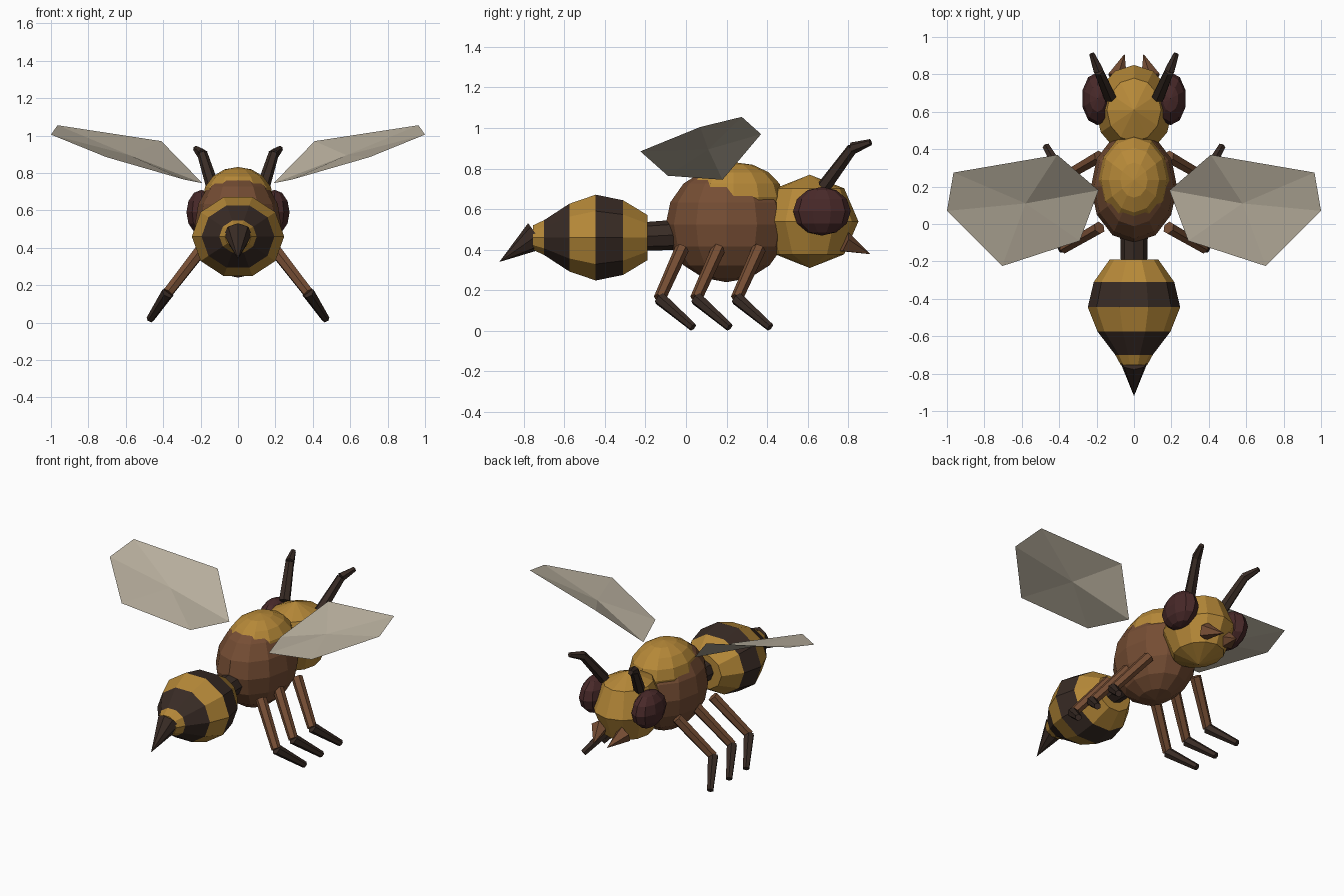
import bpy, bmesh, math
from mathutils import Vector, Matrix

if "Cube" in bpy.data.objects:
    bpy.data.objects.remove(bpy.data.objects["Cube"])


def material(name, rgb):
    m = bpy.data.materials.new(name)
    m.diffuse_color = (*rgb, 1)
    m.use_nodes = True
    m.node_tree.nodes["Principled BSDF"].inputs["Base Color"].default_value = m.diffuse_color
    return m


YELLOW = material("yellow", (0.47, 0.25, 0.04))
BROWN = material("brown", (0.18, 0.075, 0.034))
DARK = material("dark", (0.04, 0.024, 0.018))
EYE = material("eye", (0.065, 0.022, 0.022))
WING = material("wing", (0.48, 0.43, 0.34))


def finish(name, bm, *mats):
    bmesh.ops.recalc_face_normals(bm, faces=bm.faces)
    me = bpy.data.meshes.new(name)
    bm.to_mesh(me)
    bm.free()
    ob = bpy.data.objects.new(name, me)
    bpy.context.collection.objects.link(ob)
    for m in mats:
        me.materials.append(m)
    return ob


def ball(name, centre, radii, mat, segs, rings, turn=Matrix()):
    bm = bmesh.new()
    bmesh.ops.create_uvsphere(bm, u_segments=segs, v_segments=rings, radius=1)
    bm.transform(Matrix.Translation(centre) @ Matrix.Diagonal((*radii, 1)) @ turn)
    return finish(name, bm, mat)


def rod(name, a, b, r1, r2, mat, sides=6):
    a, b = Vector(a), Vector(b)
    d = b - a
    bm = bmesh.new()
    bmesh.ops.create_cone(bm, cap_ends=True, segments=sides, radius1=r1,
                          radius2=r2, depth=d.length)
    bm.transform(Matrix.Translation((a + b) / 2)
                 @ d.to_track_quat('Z', 'Y').to_matrix().to_4x4())
    bmesh.ops.remove_doubles(bm, verts=bm.verts, dist=1e-5)
    return finish(name, bm, mat)


# Head and thorax
ball("head", (0, 0.61, 0.54), (0.205, 0.24, 0.23), YELLOW, 12, 4)
ball("thorax", (0, 0.2, 0.525), (0.23, 0.3, 0.285), BROWN, 12, 8)
ball("thorax_cap", (0, 0.235, 0.66), (0.19, 0.245, 0.172), YELLOW, 12, 8)

# Waist
rod("waist", (0, -0.22, 0.465), (0, -0.02, 0.475), 0.07, 0.075, DARK, 8)

# Striped abdomen turned around the y axis
profile = [(-0.19, 0.13), (-0.31, 0.215), (-0.445, 0.247), (-0.575, 0.195),
           (-0.7, 0.1), (-0.755, 0.07)]
n = 10
bm = bmesh.new()
loops = [[bm.verts.new((r * math.cos(2 * math.pi * i / n), y,
                        0.46 + 0.9 * r * math.sin(2 * math.pi * i / n)))
          for i in range(n)] for y, r in profile]
for k in range(len(loops) - 1):
    for i in range(n):
        j = (i + 1) % n
        f = bm.faces.new((loops[k][i], loops[k][j], loops[k + 1][j], loops[k + 1][i]))
        f.material_index = k % 2
bm.faces.new(loops[0])
bm.faces.new(loops[-1])
finish("abdomen", bm, YELLOW, DARK)

# Sting
rod("sting", (0, -0.735, 0.47), (0, -0.92, 0.34), 0.075, 0, DARK, 8)

for side, s in (("left", -1), ("right", 1)):
    # Eye
    ball(side + "_eye", (s * 0.195, 0.67, 0.59), (0.085, 0.142, 0.12), EYE, 10, 6)

    # Antenna
    joint = (s * 0.19, 0.82, 0.9)
    rod(side + "_antenna_base", (s * 0.13, 0.68, 0.71), joint, 0.036, 0.028, DARK)
    rod(side + "_antenna_tip", joint, (s * 0.226, 0.91, 0.93), 0.03, 0.016, DARK)

    # Jaw
    rod(side + "_jaw", (s * 0.09, 0.78, 0.435), (s * 0.05, 0.91, 0.378), 0.055, 0, BROWN, 5)

    # Legs
    for place, y in (("rear", 0), ("middle", 0.18), ("front", 0.38)):
        knee = (s * 0.375, y - 0.13, 0.16)
        rod(f"{side}_{place}_upper_leg", (s * 0.185, y - 0.02, 0.405), knee,
            0.035, 0.03, BROWN)
        rod(f"{side}_{place}_lower_leg", knee, (s * 0.47, y + 0.035, 0.018),
            0.034, 0.021, DARK)

    # Wing as a fan around its middle
    rim = [(0.19, 0.18, 0.745), (0.41, 0.37, 0.97), (0.965, 0.275, 1.055),
           (1.0, 0.07, 1.005), (0.705, -0.225, 0.885), (0.29, -0.09, 0.765)]
    bm = bmesh.new()
    mid = bm.verts.new((s * 0.58, 0.11, 0.895))
    vs = [bm.verts.new((s * x, y, z)) for x, y, z in rim]
    for i in range(6):
        bm.faces.new((mid, vs[(i + 1) % 6], vs[i]) if s > 0 else (mid, vs[i], vs[(i + 1) % 6]))
    finish(side + "_wing", bm, WING)
